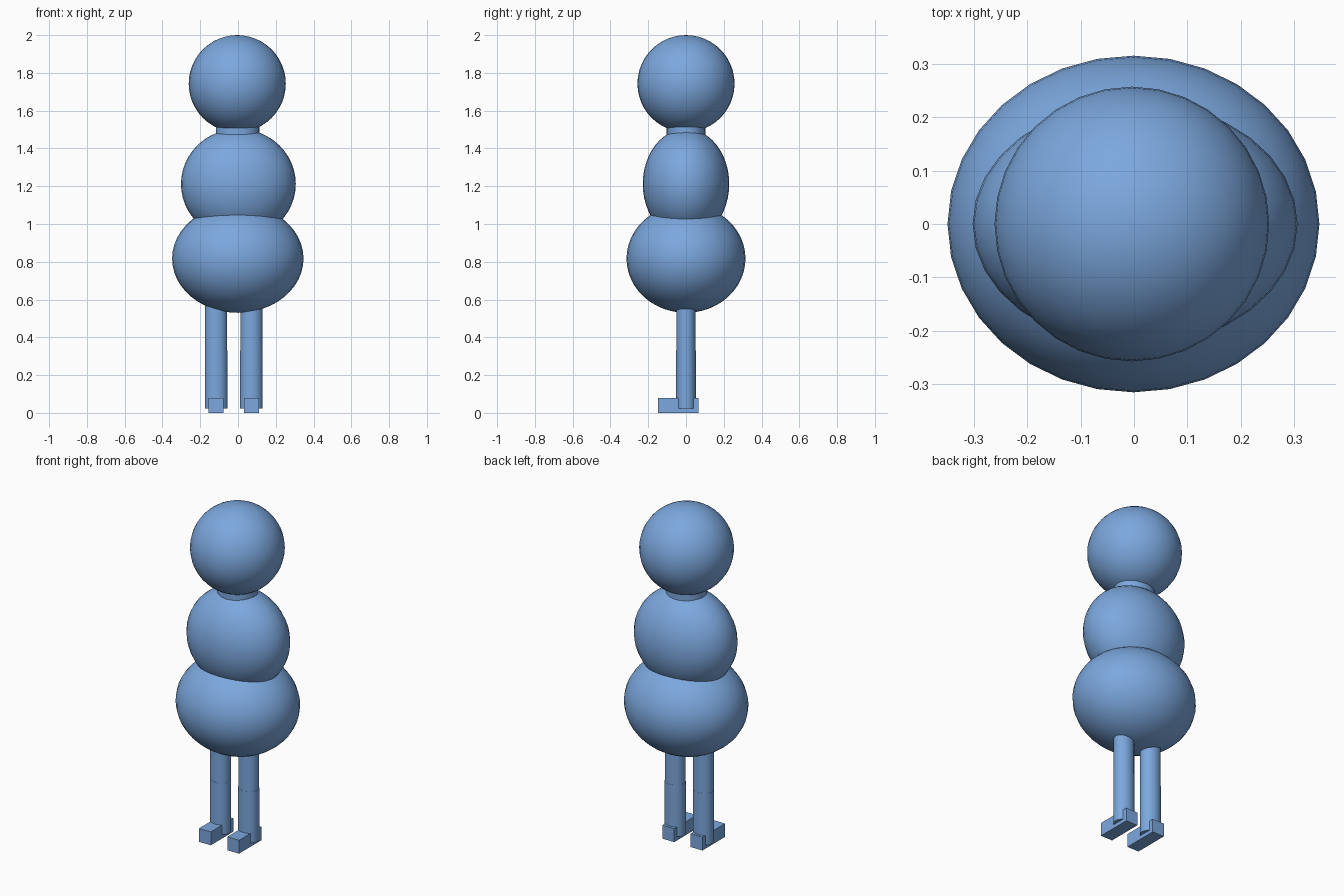
import bpy
import math

if "Cube" in bpy.data.objects:
    bpy.data.objects.remove(bpy.data.objects["Cube"])

blue = bpy.data.materials.new("soft_blue")
blue.diffuse_color = (0.2, 0.39, 0.73, 1)
blue.use_nodes = True
blue.node_tree.nodes["Principled BSDF"].inputs["Base Color"].default_value = blue.diffuse_color


def finish(name, scale, smooth=True):
    """Name, size and colour the newest primitive."""
    ob = bpy.context.object
    ob.name = name
    ob.scale = scale
    bpy.ops.object.transform_apply(location=False, rotation=False, scale=True)
    ob.data.materials.append(blue)
    if smooth:
        bpy.ops.object.shade_smooth_by_angle(angle=math.radians(35))
    return ob


def ball(name, center, radii):
    bpy.ops.mesh.primitive_uv_sphere_add(segments=32, ring_count=24, radius=1, location=center)
    return finish(name, radii)


def tube(name, x, y, z0, z1, rx, ry):
    bpy.ops.mesh.primitive_cylinder_add(vertices=32, radius=1, depth=1, location=(x, y, (z0 + z1) / 2))
    return finish(name, (rx, ry, z1 - z0))


def box(name, lo, hi):
    bpy.ops.mesh.primitive_cube_add(size=1, location=[(a + b) / 2 for a, b in zip(lo, hi)])
    return finish(name, [b - a for a, b in zip(lo, hi)], smooth=False)


# Stacked body
ball("belly", (-0.001, 0, 0.817), (0.348, 0.315, 0.287))
ball("torso", (0.002, 0, 1.212), (0.304, 0.229, 0.292))
tube("neck", -0.002, 0, 1.42, 1.57, 0.115, 0.102)
ball("head", (-0.004, 0, 1.743), (0.257, 0.257, 0.257))

# Legs in two sections, each with a block foot
for side, x in (("right", -0.116), ("left", 0.071)):
    tube(side + "_thigh", x, 0, 0.33, 0.68, 0.059, 0.051)
    tube(side + "_shin", x, 0, 0.022, 0.33, 0.06, 0.052)
    box(side + "_foot", (x - 0.039, -0.147, 0), (x + 0.039, 0.066, 0.08))
